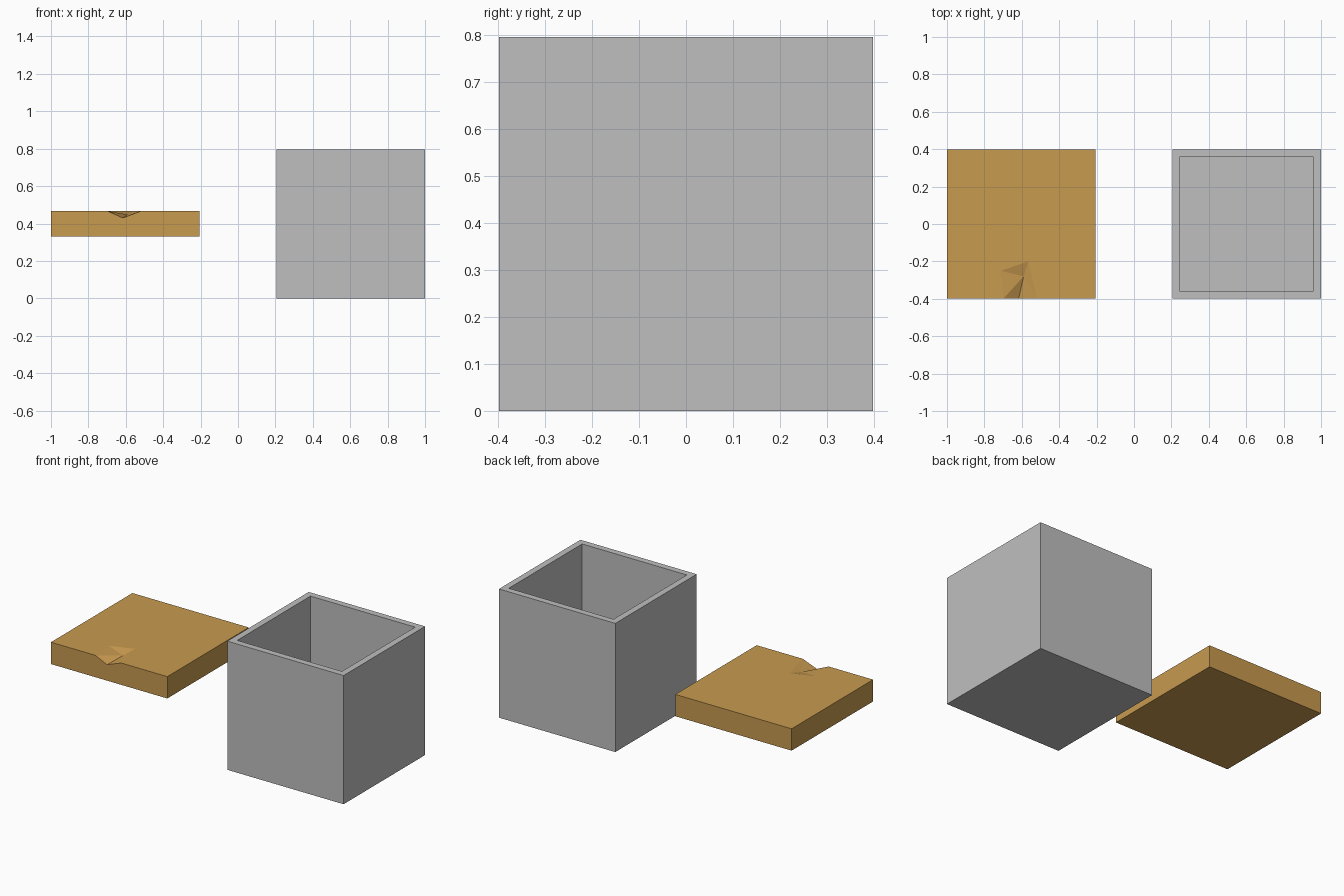
import bpy, bmesh

if "Cube" in bpy.data.objects:
    bpy.data.objects.remove(bpy.data.objects["Cube"])

H = 0.3975          # half side of both parts


def material(name, rgb):
    m = bpy.data.materials.new(name)
    m.diffuse_color = (*rgb, 1)
    m.use_nodes = True
    m.node_tree.nodes["Principled BSDF"].inputs["Base Color"].default_value = m.diffuse_color
    return m


def add_object(name, bm, mat):
    bmesh.ops.recalc_face_normals(bm, faces=bm.faces)
    me = bpy.data.meshes.new(name)
    bm.to_mesh(me)
    bm.free()
    me.materials.append(mat)
    ob = bpy.data.objects.new(name, me)
    bpy.context.collection.objects.link(ob)
    return ob


grey = material("grey", (0.52, 0.52, 0.52))
wood = material("golden wood", (0.58, 0.325, 0.08))

# Open box: inset the top, then push it down to form the cavity
bm = bmesh.new()
bmesh.ops.create_cube(bm, size=2 * H)
bmesh.ops.translate(bm, verts=bm.verts, vec=(1 - H, 0, H))
wall = 0.056
top = max(bm.faces, key=lambda f: f.calc_center_median().z)
bmesh.ops.inset_region(bm, faces=[top], thickness=wall)
cavity = bmesh.ops.extrude_discrete_faces(bm, faces=[top])["faces"][0]
bmesh.ops.translate(bm, verts=cavity.verts, vec=(0, 0, wall - 2 * H))
add_object("open_box", bm, grey)

# Lid: slab with a chipped notch in its front top edge
z0, z1 = 0.331, 0.466
x0, x1 = -1.0, -1 + 2 * H
bm = bmesh.new()
V = lambda x, y, z: bm.verts.new((x, y, z))
ring = [(x0, -H), (x1, -H), (x1, H), (x0, H)]
low = [V(x, y, z0) for x, y in ring]
up = [V(x, y, z1) for x, y in ring]
a, b = V(-0.697, -H, z1), V(-0.71, -0.25, z1)
c, d = V(-0.565, -0.20, z1), V(-0.52, -H, z1)
p, q = V(-0.616, -H, 0.43), V(-0.59, -0.28, 0.448)
for f in (low,
          [up[0], a, b, c, d, up[1], up[2], up[3]],
          [low[0], low[1], up[1], d, p, a, up[0]],
          [low[1], low[2], up[2], up[1]],
          [low[2], low[3], up[3], up[2]],
          [low[3], low[0], up[0], up[3]],
          [a, p, q], [a, q, b], [b, q, c], [c, q, d], [d, q, p]):
    bm.faces.new(f)
add_object("lid", bm, wood)
